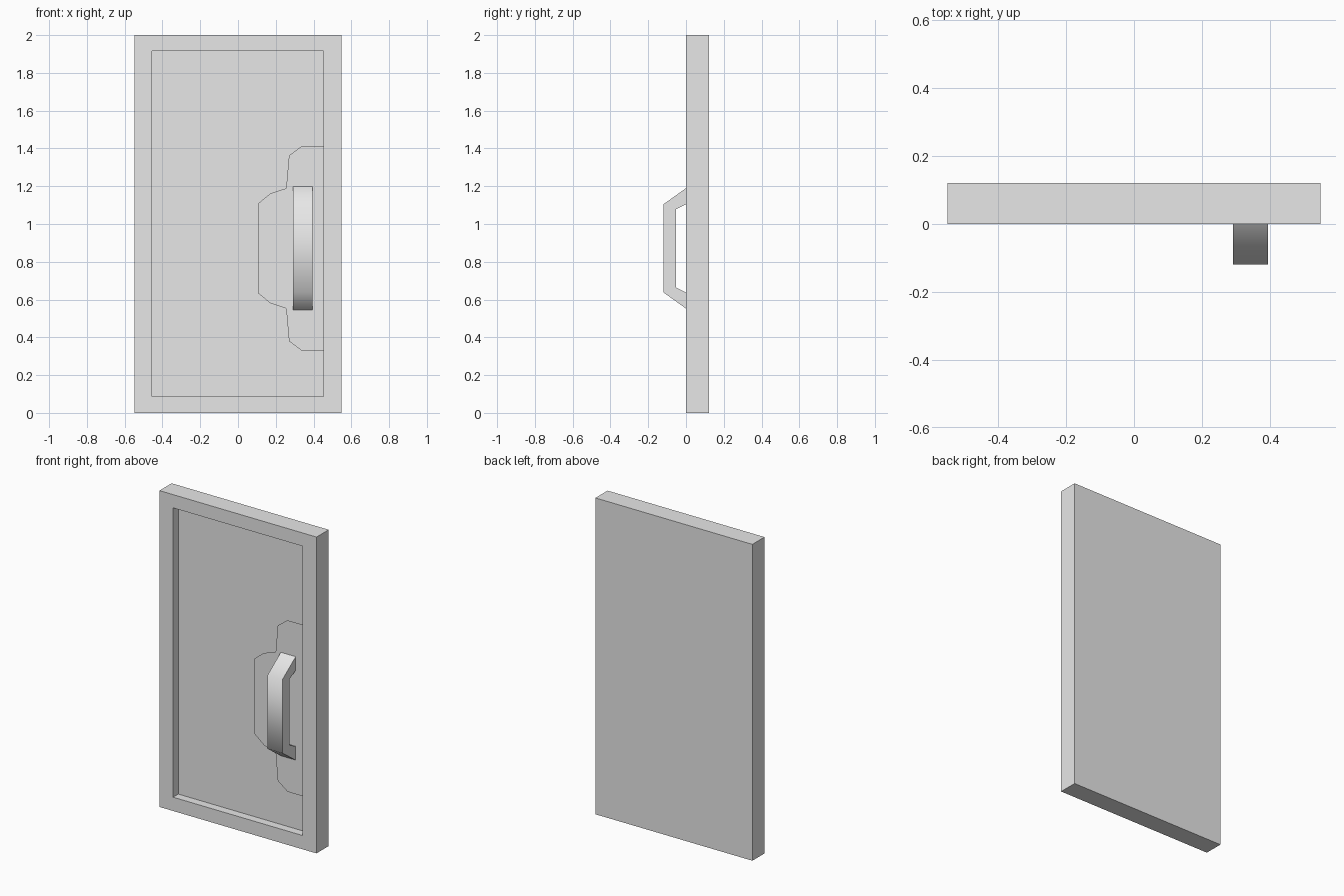
import bpy
import bmesh
from math import radians
from mathutils import Vector

cube = bpy.data.objects.get("Cube")
if cube:
    bpy.data.objects.remove(cube, do_unlink=True)

# One flat grey for the whole door
grey = bpy.data.materials.new("light grey")
grey.use_nodes = True
colour = (0.8, 0.8, 0.8, 1)
grey.diffuse_color = colour
grey.node_tree.nodes["Principled BSDF"].inputs["Base Color"].default_value = colour

HALF_W, HEIGHT, DEPTH = 0.549, 2.0, 0.121
PLATE_Y = 0.012
MID_Z = 0.871


def add_object(name, bm):
    mesh = bpy.data.meshes.new(name)
    bm.to_mesh(mesh)
    bm.free()
    mesh.materials.append(grey)
    obj = bpy.data.objects.new(name, mesh)
    bpy.context.collection.objects.link(obj)
    return obj


def mirrored(half):
    """Closed outline from its upper half, mirrored about MID_Z."""
    return ([(a, MID_Z + h) for a, h in half]
            + [(a, MID_Z - h) for a, h in reversed(half)])


# Door slab with a shallow rectangular recess in its front
bm = bmesh.new()
bmesh.ops.create_cube(bm, size=1)
for v in bm.verts:
    v.co = Vector((v.co.x * 2 * HALF_W, (v.co.y + 0.5) * DEPTH,
                   (v.co.z + 0.5) * HEIGHT))
bm.normal_update()
front = min(bm.faces, key=lambda f: f.normal.y)
bmesh.ops.inset_individual(bm, faces=[front], thickness=0.09)
for v in front.verts:
    v.co.x = 0.452 if v.co.x > 0 else -0.454
    v.co.z = 1.916 if v.co.z > 1 else 0.087
wall = bmesh.ops.extrude_discrete_faces(bm, faces=[front])
for v in wall["faces"][0].verts:
    v.co.y = 0.052
add_object("door_slab", bm)

# Stepped sheet behind the handle
bm = bmesh.new()
outline = mirrored([(0.452, 0.542), (0.338, 0.542), (0.27, 0.491),
                    (0.255, 0.318), (0.172, 0.291), (0.106, 0.237)])
# the mirrored list runs up the left side and back to the right edge
bm.faces.new([bm.verts.new((x, PLATE_Y, z)) for x, z in outline])
bm.normal_update()
for f in bm.faces:
    if f.normal.y > 0:
        f.normal_flip()
add_object("handle_plate", bm)

# Bent bar handle: side profile extruded across its width
bm = bmesh.new()
outer = [(PLATE_Y, 0.327), (-0.12, 0.233)]
inner = [(PLATE_Y, 0.24), (-0.052, 0.208)]
profile = mirrored(outer) + mirrored(inner)[::-1]
side = bm.faces.new([bm.verts.new((0.291, y, z)) for y, z in profile])
ext = bmesh.ops.extrude_face_region(bm, geom=[side])
moved = [g for g in ext["geom"] if isinstance(g, bmesh.types.BMVert)]
bmesh.ops.translate(bm, verts=moved, vec=(0.104, 0, 0))
bmesh.ops.recalc_face_normals(bm, faces=bm.faces)
handle = add_object("handle", bm)
bpy.ops.object.select_all(action='DESELECT')
handle.select_set(True)
bpy.context.view_layer.objects.active = handle
bpy.ops.object.shade_smooth_by_angle(angle=radians(62))
